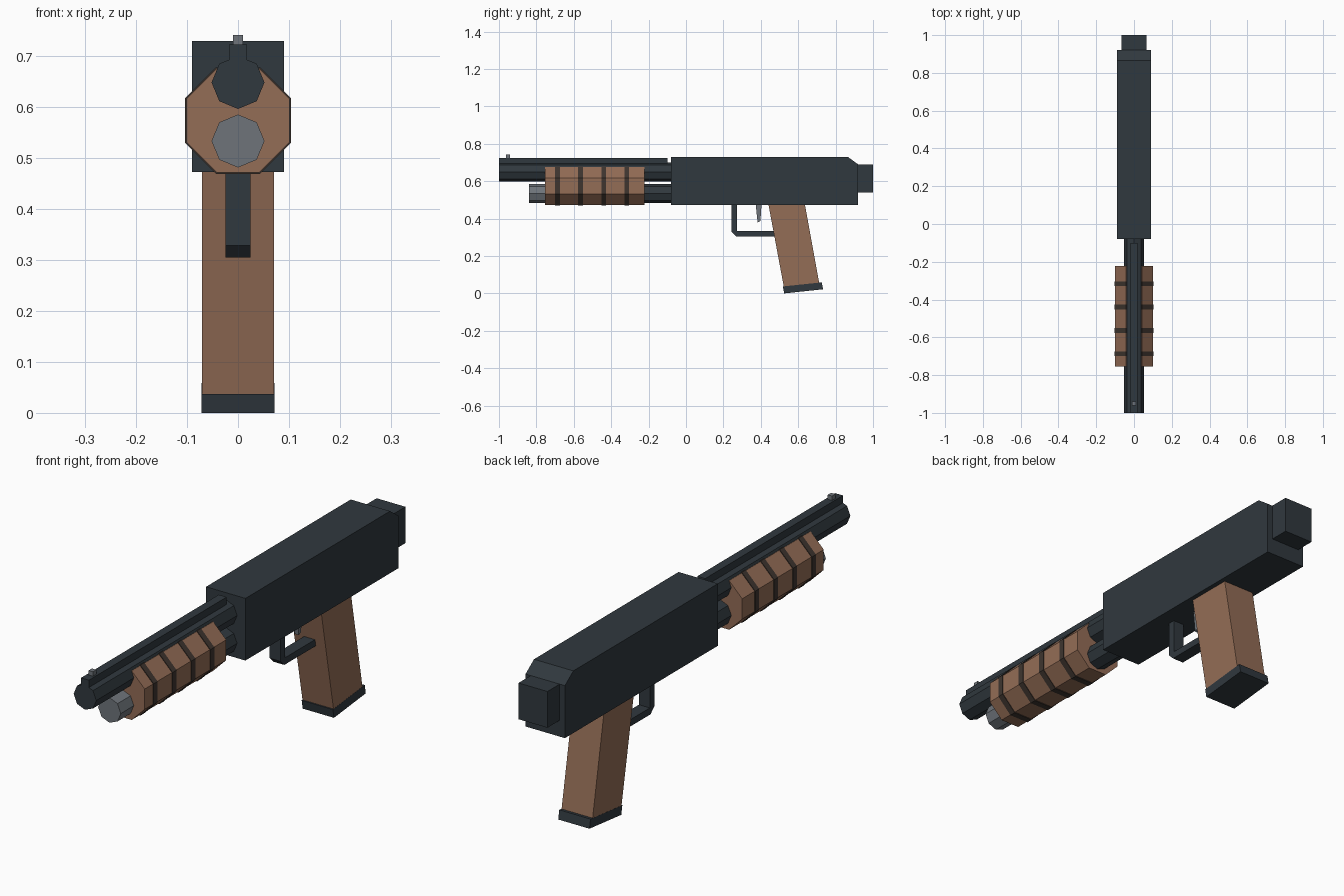
import bpy, bmesh, math

if "Cube" in bpy.data.objects:
    bpy.data.objects.remove(bpy.data.objects["Cube"])


def material(name, rgb):
    lin = [((c / 255 + 0.055) / 1.055) ** 2.4 for c in rgb]
    m = bpy.data.materials.new(name)
    m.diffuse_color = (*lin, 1)
    m.use_nodes = True
    m.node_tree.nodes["Principled BSDF"].inputs["Base Color"].default_value = m.diffuse_color
    return m


STEEL = material("dark steel", (48, 56, 62))
WOOD = material("brown wood", (148, 109, 86))
METAL = material("grey metal", (110, 116, 122))
GROOVE = material("dark brown", (62, 53, 47))


def prism(name, points, place, low, high, mat):
    """Extrude a closed profile from low to high; place() maps (a, b, depth) to xyz."""
    bm = bmesh.new()
    ends = [[bm.verts.new(place(a, b, d)) for a, b in points] for d in (low, high)]
    bm.faces.new(ends[0])
    bm.faces.new(ends[1][::-1])
    n = len(points)
    for i in range(n):
        j = (i + 1) % n
        bm.faces.new((ends[0][i], ends[1][i], ends[1][j], ends[0][j]))
    bmesh.ops.recalc_face_normals(bm, faces=bm.faces)
    mesh = bpy.data.meshes.new(name)
    bm.to_mesh(mesh)
    bm.free()
    mesh.materials.append(mat)
    obj = bpy.data.objects.new(name, mesh)
    bpy.context.collection.objects.link(obj)
    return obj


def side_profile(name, points, half_width, mat):
    return prism(name, points, lambda y, z, x: (x, y, z), -half_width, half_width, mat)


def block(name, half_width, y0, y1, z0, z1, mat):
    return side_profile(name, [(y0, z0), (y1, z0), (y1, z1), (y0, z1)], half_width, mat)


def octagon_bar(name, radius, z, y0, y1, mat, turn=0.0):
    pts = [(radius * math.cos(turn + i * math.pi / 4),
            z + radius * math.sin(turn + i * math.pi / 4)) for i in range(8)]
    return prism(name, pts, lambda x, h, y: (x, y, h), y0, y1, mat)


# Receiver with sloped rear top edge, and rear block
side_profile("receiver", [(-0.08, 0.473), (0.92, 0.473), (0.92, 0.69),
                          (0.865, 0.73), (-0.08, 0.73)], 0.09, STEEL)
block("rear_block", 0.066, 0.915, 1.0, 0.54, 0.69, STEEL)

# Barrel, top rib and front sight
octagon_bar("barrel", 0.052, 0.649, -1.0, -0.07, STEEL)
block("barrel_rib", 0.018, -1.0, -0.1, 0.66, 0.724, STEEL)
block("front_sight", 0.01, -0.962, -0.94, 0.715, 0.742, METAL)

# Tube under the barrel with its end cap
octagon_bar("lower_tube", 0.052, 0.534, -0.74, -0.07, STEEL)
octagon_bar("tube_cap", 0.052, 0.534, -0.84, -0.73, METAL)

# Sliding handguard with four raised bands
EIGHTH = math.pi / 8
octagon_bar("handguard", 0.110, 0.574, -0.755, -0.222, WOOD, EIGHTH)
for i in range(4):
    y = -0.687 + i * 0.1235
    octagon_bar(f"handguard_band_{i + 1}", 0.113, 0.574, y - 0.013, y + 0.013, GROOVE, EIGHTH)

# Slanted grip and its base plate
side_profile("grip", [(0.44, 0.48), (0.635, 0.48), (0.713, 0.05), (0.524, 0.03)], 0.071, WOOD)
side_profile("grip_base", [(0.518, 0.037), (0.525, 0.0), (0.733, 0.022), (0.726, 0.059)],
             0.0715, STEEL)

# Trigger guard and trigger
side_profile("trigger_guard", [(0.243, 0.48), (0.243, 0.329), (0.267, 0.305), (0.49, 0.305),
                               (0.49, 0.333), (0.272, 0.333), (0.272, 0.48)], 0.025, STEEL)
side_profile("trigger", [(0.372, 0.48), (0.404, 0.48), (0.398, 0.387), (0.383, 0.38)],
             0.01, METAL)
